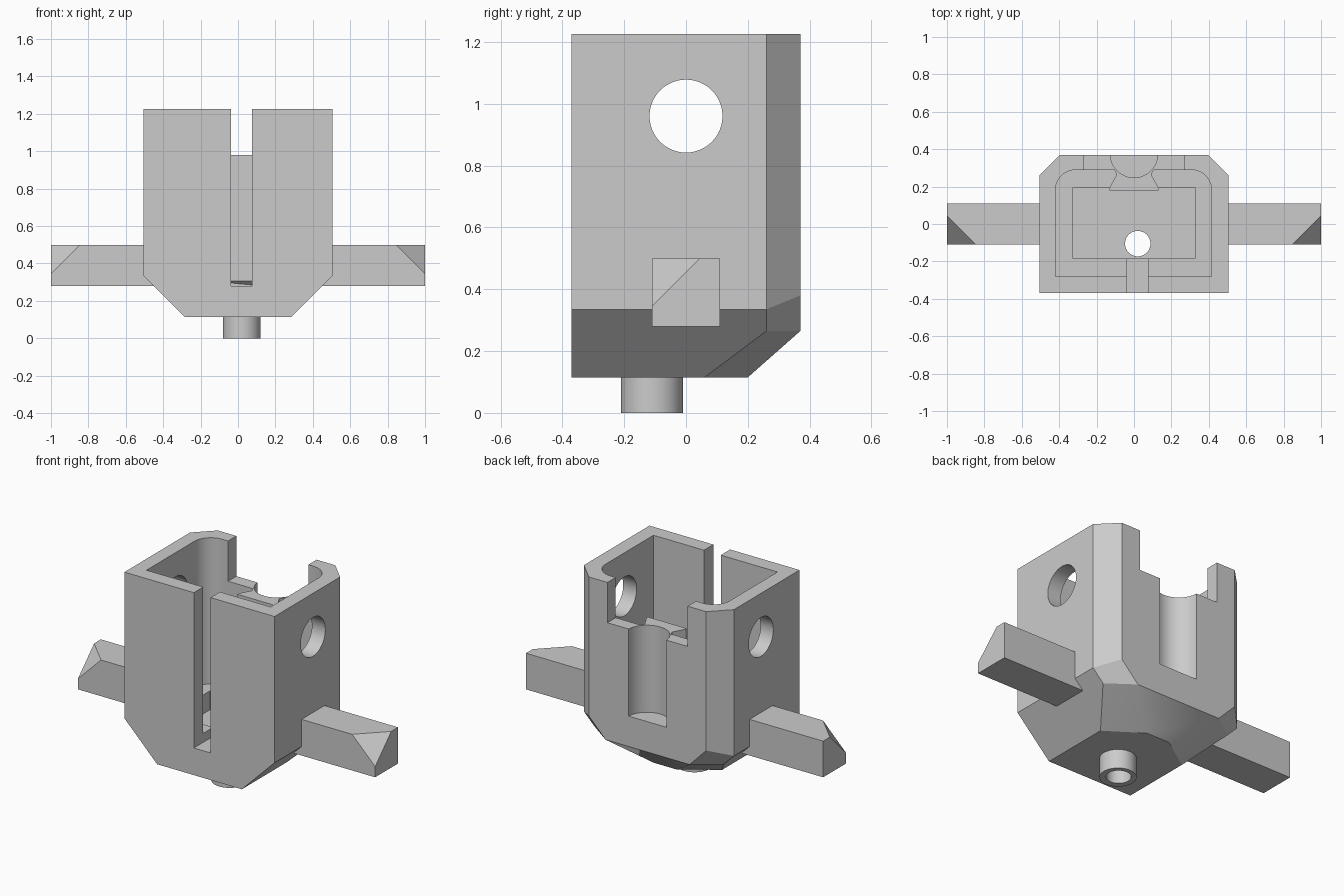
import bpy, bmesh, math
from mathutils import Matrix, Vector

cube = bpy.data.objects.get("Cube")
if cube:
    bpy.data.objects.remove(cube, do_unlink=True)

GREY = (0.6, 0.6, 0.6, 1.0)
mat = bpy.data.materials.new("light grey plastic")
mat.use_nodes = True
mat.diffuse_color = GREY
mat.node_tree.nodes["Principled BSDF"].inputs["Base Color"].default_value = GREY


def finish(name, bm):
    bmesh.ops.recalc_face_normals(bm, faces=bm.faces[:])
    mesh = bpy.data.meshes.new(name)
    bm.to_mesh(mesh)
    bm.free()
    mesh.materials.append(mat)
    obj = bpy.data.objects.new(name, mesh)
    bpy.context.collection.objects.link(obj)
    return obj


def hull(name, points):
    bm = bmesh.new()
    for p in points:
        bm.verts.new(p)
    bmesh.ops.convex_hull(bm, input=bm.verts[:])
    bmesh.ops.dissolve_limit(bm, angle_limit=0.01, verts=bm.verts[:], edges=bm.edges[:])
    return finish(name, bm)


def prism(name, outline, z0, z1):
    bm = bmesh.new()
    face = bm.faces.new([bm.verts.new((x, y, z0)) for x, y in outline])
    top = bmesh.ops.extrude_face_region(bm, geom=[face])["geom"]
    bmesh.ops.translate(bm, vec=(0, 0, z1 - z0),
                        verts=[v for v in top if isinstance(v, bmesh.types.BMVert)])
    return finish(name, bm)


def box(name, x0, x1, y0, y1, z0, z1):
    return prism(name, [(x0, y0), (x1, y0), (x1, y1), (x0, y1)], z0, z1)


def cylinder(name, centre, radius, depth, axis="Z"):
    bm = bmesh.new()
    turn = Matrix.Rotation(math.pi / 2, 4, "Y") if axis == "X" else Matrix()
    bmesh.ops.create_cone(bm, cap_ends=True, segments=48, radius1=radius, radius2=radius,
                          depth=depth, matrix=Matrix.Translation(centre) @ turn)
    return finish(name, bm)


def combine(target, tool, operation="DIFFERENCE"):
    mod = target.modifiers.new("combine", "BOOLEAN")
    mod.operation = operation
    mod.solver = "EXACT"
    mod.object = tool
    bpy.context.view_layer.objects.active = target
    bpy.ops.object.modifier_apply(modifier=mod.name)
    bpy.data.objects.remove(tool, do_unlink=True)


def smooth(obj):
    bpy.ops.object.select_all(action="DESELECT")
    obj.select_set(True)
    bpy.context.view_layer.objects.active = obj
    bpy.ops.object.shade_smooth_by_angle(angle=math.radians(25))


# Outer housing: chamfered rear corners and a tapered underside
half = [
    (0.505, -0.37, 1.225), (0.505, 0.26, 1.225), (0.395, 0.37, 1.225),
    (0.505, -0.37, 0.335), (0.505, 0.26, 0.335), (0.395, 0.37, 0.38),
    (0.435, 0.26, 0.265), (0.283, 0.37, 0.265),
    (0.285, -0.37, 0.115), (0.285, 0.06, 0.115), (0.0775, 0.2, 0.115),
]
body = hull("housing", [(s * x, y, z) for s in (1, -1) for x, y, z in half])

# Main cavity with rounded rear corners
R = 0.11
outline = [(-0.42, -0.28), (0.415, -0.28)]
for cx, start in ((0.415 - R, 0), (-0.42 + R, 90)):
    for i in range(13):
        a = math.radians(start + i * 7.5)
        outline.append((cx + R * math.cos(a), 0.29 - R + R * math.sin(a)))
combine(body, prism("cavity", outline, 0.335, 1.4))

# Lower pocket, front slot and rear notch
combine(body, box("pocket", -0.325, 0.325, -0.185, 0.195, 0.22, 0.6))
combine(body, box("slot", -0.038, 0.075, -0.5, -0.15, 0.28, 1.4))
combine(body, box("notch", -0.27, 0.27, 0.24, 0.5, 0.98, 1.4))

# Dovetail pillar on the rear wall, with a bevelled foot
side = [(0.13, 0.18), (0.13, 0.195), (0.092, 0.265), (0.105, 0.29), (0.105, 0.33)]
pillar = prism("pillar", side + [(-x, y) for x, y in reversed(side)], 0.28, 0.98)
for v in pillar.data.vertices:
    if v.co.y < 0.19 and v.co.z < 0.5:
        v.co.z = 0.305
combine(body, pillar, "UNION")

# Round channel down the rear, and side holes
combine(body, cylinder("channel", (0, 0.375, 0.95), 0.127, 1.0))
combine(body, cylinder("side_holes", (0, 0, 0.96), 0.118, 1.4, "X"))

# Hollow spigot underneath
combine(body, cylinder("spigot", (0.02, -0.11, 0.08), 0.1, 0.16), "UNION")
combine(body, cylinder("bore", (0.02, -0.105, 0.15), 0.068, 0.5))
smooth(body)

# Side arms, each with its upper front end corner cut off
for name, s in (("left_arm", 1), ("right_arm", -1)):
    arm = [(0.43, y, z) for y in (-0.11, 0.11) for z in (0.28, 0.5)]
    arm += [(1, -0.11, 0.28), (1, 0.11, 0.28), (1, 0.11, 0.5),
            (1, -0.11, 0.345), (0.845, -0.11, 0.5), (1, 0.045, 0.5)]
    hull(name, [(s * x, y, z) for x, y, z in arm])
